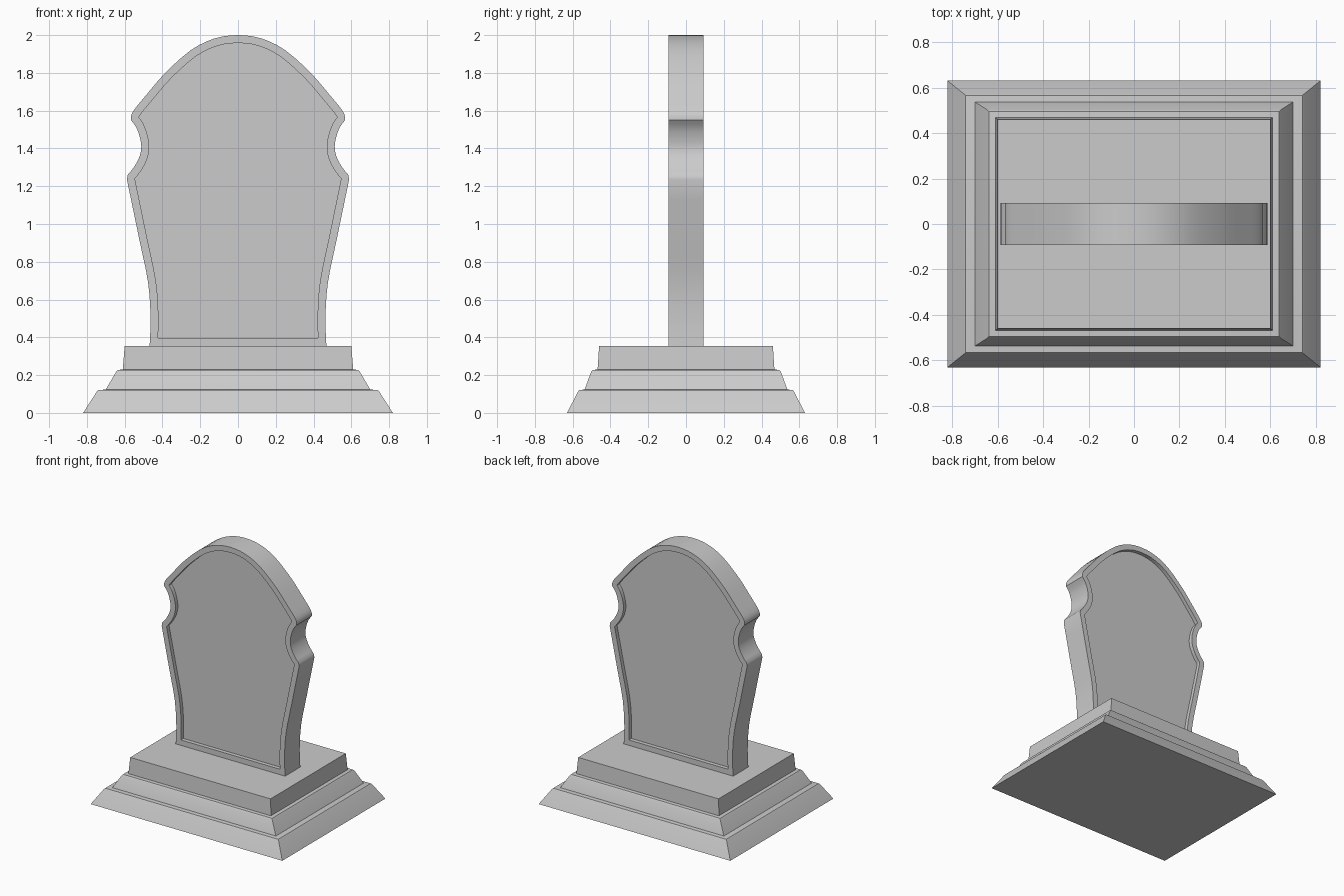
import bpy, bmesh
from mathutils import Vector

if "Cube" in bpy.data.objects:
    bpy.data.objects.remove(bpy.data.objects["Cube"])


def finish(bm, name, angle):
    bmesh.ops.recalc_face_normals(bm, faces=bm.faces)
    mesh = bpy.data.meshes.new(name)
    bm.to_mesh(mesh)
    bm.free()
    obj = bpy.data.objects.new(name, mesh)
    bpy.context.collection.objects.link(obj)
    bpy.ops.object.select_all(action='DESELECT')
    obj.select_set(True)
    bpy.context.view_layer.objects.active = obj
    bpy.ops.object.shade_smooth_by_angle(angle=angle)
    return obj


def spline(points, steps):
    """Smooth curve through the given points."""
    p = [Vector(q) for q in points]
    p = [2 * p[0] - p[1]] + p + [2 * p[-1] - p[-2]]
    out = []
    for a, b, c, d in zip(p, p[1:], p[2:], p[3:]):
        for i in range(steps):
            t = i / steps
            out.append(0.5 * (2 * b + (c - a) * t + (2 * a - 5 * b + 4 * c - d) * t**2
                              + (3 * b - a - 3 * c + d) * t**3))
    return out + [p[-2]]


# Stepped plinth: rectangular rings (half x, half y, z)
rings = [(0.82, 0.63, 0), (0.748, 0.572, 0.112), (0.74, 0.566, 0.12),
         (0.70, 0.537, 0.124), (0.645, 0.502, 0.218), (0.637, 0.494, 0.227),
         (0.61, 0.468, 0.23), (0.60, 0.46, 0.355)]
bm = bmesh.new()
loops = [[bm.verts.new((sx * x, sy * y, z)) for sx, sy in ((-1, -1), (1, -1), (1, 1), (-1, 1))]
         for x, y, z in rings]
for low, high in zip(loops, loops[1:]):
    for i in range(4):
        j = (i + 1) % 4
        bm.faces.new((low[i], low[j], high[j], high[i]))
bm.faces.new(loops[0])
bm.faces.new(loops[-1])
finish(bm, "stepped_plinth", 0.5)

# Headstone outline, right half: flared side, notch, arch
side = spline([(0.468, 0.355), (0.463, 0.5), (0.476, 0.69), (0.523, 0.92), (0.588, 1.235)], 3)
notch = spline([(0.584, 1.26), (0.548, 1.305), (0.520, 1.36), (0.512, 1.41),
                (0.520, 1.46), (0.538, 1.51), (0.567, 1.55)], 2)
arch = spline([(0.567, 1.57), (0.550, 1.605), (0.48, 1.69), (0.385, 1.80), (0.25, 1.92),
               (0.125, 1.982), (0, 2.0), (-0.125, 1.982)], 3)[:19]
half = side + notch + arch
outline = half + [Vector((-p.x, p.y)) for p in reversed(half[:-1])]

# Headstone slab with a recessed panel on both faces
T, RIM, DEPTH = 0.093, 0.042, 0.03
bm = bmesh.new()
front = bm.faces.new([bm.verts.new((p.x, -T, p.y)) for p in outline])
back = bm.faces.new([bm.verts.new((p.x, T, p.y)) for p in reversed(outline)])
fv, bv = list(front.verts), list(reversed(back.verts))
n = len(fv)
for i in range(n):
    j = (i + 1) % n
    bm.faces.new((fv[j], fv[i], bv[i], bv[j]))
bm.normal_update()
for face, inward in ((front, 1), (back, -1)):
    bmesh.ops.inset_individual(bm, faces=[face], thickness=RIM, use_even_offset=True)
    panel = bmesh.ops.extrude_discrete_faces(bm, faces=[face])["faces"][0]
    bmesh.ops.translate(bm, verts=panel.verts, vec=(0, inward * DEPTH, 0))
finish(bm, "headstone", 0.6)
